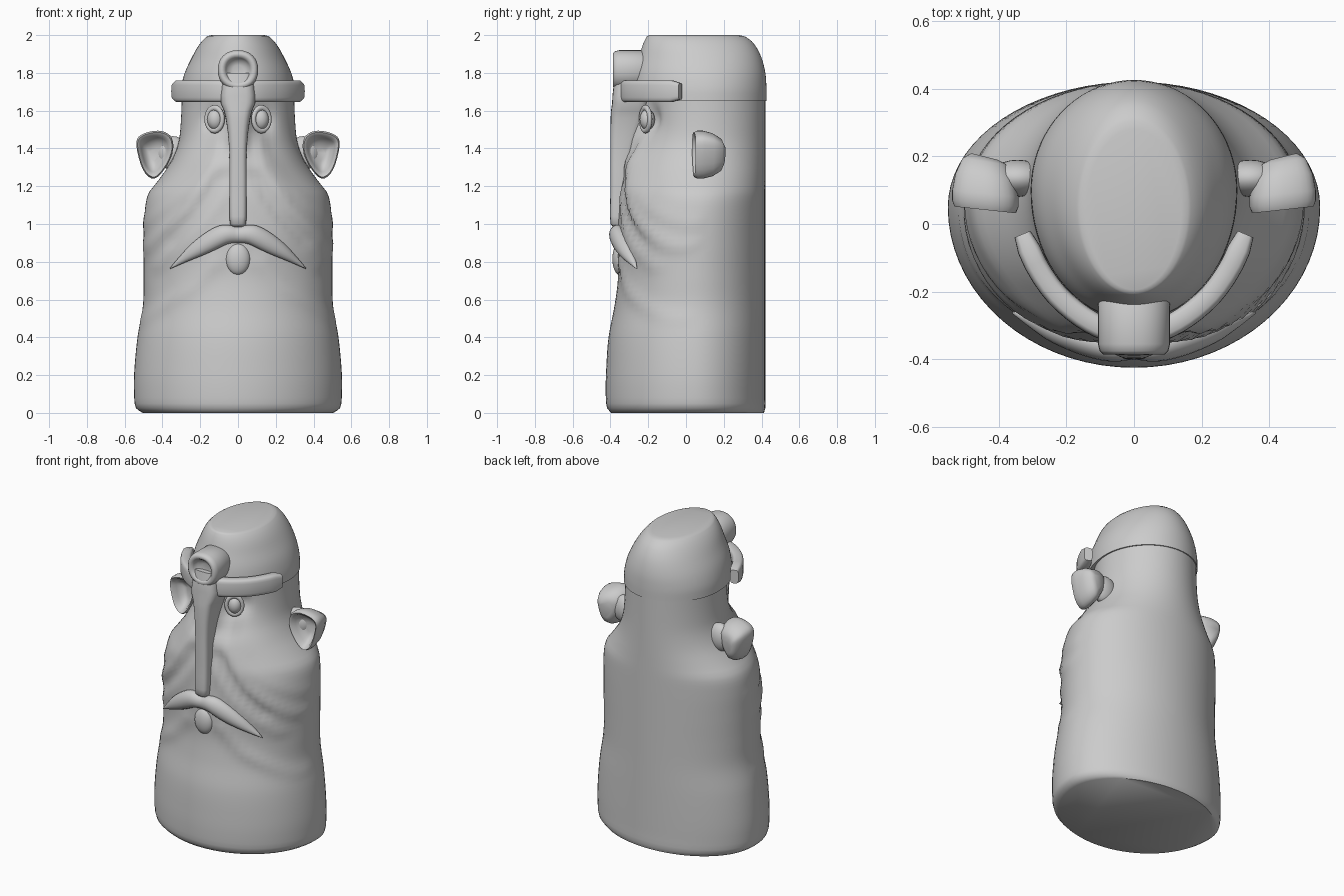
import bpy, bmesh, math
from mathutils import Vector

if "Cube" in bpy.data.objects:
    bpy.data.objects.remove(bpy.data.objects["Cube"])


def spow(v, p):
    return math.copysign(abs(v) ** p, v)


def oval(n, rx, ry, e=2.0):
    """Superellipse points."""
    return [(rx * spow(math.cos(2 * math.pi * i / n), 2 / e),
             ry * spow(math.sin(2 * math.pi * i / n), 2 / e)) for i in range(n)]


def loft(name, rings, angle=50):
    """Skin closed rings of equal length and cap both ends."""
    bm = bmesh.new()
    vs = [[bm.verts.new(p) for p in r] for r in rings]
    n = len(vs[0])
    for a, b in zip(vs, vs[1:]):
        for i in range(n):
            j = (i + 1) % n
            bm.faces.new((a[i], a[j], b[j], b[i]))
    bm.faces.new(vs[0])
    bm.faces.new(vs[-1])
    bmesh.ops.recalc_face_normals(bm, faces=bm.faces)
    me = bpy.data.meshes.new(name)
    bm.to_mesh(me)
    bm.free()
    ob = bpy.data.objects.new(name, me)
    bpy.context.collection.objects.link(ob)
    bpy.ops.object.select_all(action='DESELECT')
    bpy.context.view_layer.objects.active = ob
    ob.select_set(True)
    bpy.ops.object.shade_smooth_by_angle(angle=math.radians(angle))
    return ob


def spline(keys, t):
    """Smooth (monotone-ish) interpolation of rows keyed by their first value."""
    for k in range(len(keys) - 1):
        a, b = keys[k], keys[k + 1]
        if t <= b[0]:
            break
    p, q = keys[max(k - 1, 0)], keys[min(k + 2, len(keys) - 1)]
    h = b[0] - a[0]
    u = (t - a[0]) / h
    out = []
    for c in range(1, len(a)):
        m0 = (b[c] - p[c]) / (b[0] - p[0]) * h
        m1 = (q[c] - a[c]) / (q[0] - a[0]) * h
        out.append((2*u**3 - 3*u*u + 1) * a[c] + (u**3 - 2*u*u + u) * m0
                   + (3*u*u - 2*u**3) * b[c] + (u**3 - u*u) * m1)
    return out


def ring_z(z, hw, yf, yb, cy, n=72, e=2.0):
    return [Vector((x, cy + y * ((cy - yf) if y < 0 else (yb - cy)), z))
            for x, y in oval(n, hw, 1, e)]


def ellipsoid(name, c, r):
    bpy.ops.mesh.primitive_uv_sphere_add(segments=24, ring_count=14, location=c)
    ob = bpy.context.object
    ob.name = name
    ob.scale = r
    bpy.ops.object.shade_smooth()
    return ob


# Bearded body: z, half width, front y, back y, centre y
body = [(0, .505, -.395, .412, .05), (.025, .54, -.418, .42, .05), (.1, .55, -.425, .42, .05),
        (.22, .549, -.423, .42, .05), (.4, .532, -.41, .42, .05), (.57, .503, -.378, .42, .05),
        (.72, .5, -.36, .42, .05), (.9, .499, -.365, .42, .06), (1.06, .494, -.355, .42, .07),
        (1.16, .475, -.345, .42, .08), (1.22, .43, -.335, .42, .08), (1.32, .36, -.31, .42, .09),
        (1.42, .318, -.25, .42, .1), (1.52, .304, -.21, .42, .1), (1.72, .295, -.21, .42, .1)]
# Beard folds as polylines in |x|, z with height
folds = [([(.11, 1.46), (.13, 1.3), (.27, 1.08), (.48, .88)], .024),
         ([(.17, 1.33), (.24, 1.22), (.36, 1.1), (.5, 1.0)], .013),
         ([(.06, 1.34), (.09, 1.15), (.2, 1.0), (.42, .78)], .013),
         ([(.12, .8), (.25, .66), (.5, .5)], .012),
         ([(.08, 1.25), (.16, 1.13), (.35, .91)], -.014)]


def seg_dist(p, pts):
    best = 9
    for a, b in zip(pts, pts[1:]):
        a, b = Vector(a), Vector(b)
        d = b - a
        u = max(0, min(1, (p - a).dot(d) / d.length_squared))
        best = min(best, (a + d * u - p).length)
    return best


rings = []
levels = [0, .01, .025, .05] + [.08 + i * .0273 for i in range(61)]
for z in levels:
    hw, yf, yb, cy = spline(body, z)
    ring = ring_z(z, hw, yf, yb, cy)
    for v in ring:
        f = max(0, (cy - v.y) / (cy - yf))
        if f <= 0:
            continue
        p = Vector((abs(v.x), v.z))
        d = sum(h * math.exp(-(seg_dist(p, pts) / .035) ** 2) for pts, h in folds)
        # nose bridge and eye socket
        d += .1 * math.exp(-(v.x / .065) ** 2 - ((v.z - 1.5) / .13) ** 2)
        d -= .035 * math.exp(-((p.x - .135) / .05) ** 2 - ((v.z - 1.55) / .07) ** 2)
        v.y -= d * min(1, f * 1.6)
        v.x += math.copysign(d * (1 - f) * .4, v.x)
    rings.append(ring)
loft("bearded_body", rings)

# Helmet dome
dome = [(1.65, .306, -.285, .426, .1), (1.72, .302, -.283, .426, .1), (1.8, .282, -.272, .42, .09),
        (1.88, .245, -.25, .4, .08), (1.94, .212, -.232, .37, .06), (1.98, .18, -.215, .335, .05),
        (1.995, .16, -.205, .305, .05), (2.0, .14, -.195, .28, .045)]
rings = [ring_z(1.65, .28, -.26, .4, .1)]
rings += [ring_z(z, *spline(dome, z)) for z in
          [1.65 + .34 * i / 16 for i in range(17)] + [1.995, 2.0]]
loft("helmet_dome", rings)

# Brow band swept around the front
path = [(0, 0, -.33), (.11, .11, -.3), (.22, .217, -.222), (.3, .285, -.13), (.36, .33, -.03)]
half = []
for i in range(15):
    half.append(Vector(spline(path, .36 * i / 14)))
pts = [Vector((-p.x, p.y)) for p in half[:0:-1]] + half
rings = []
for i, p in enumerate(pts):
    t = (pts[min(i + 1, len(pts) - 1)] - pts[max(i - 1, 0)]).normalized()
    nrm = Vector((t.y, -t.x))
    end = i in (0, len(pts) - 1)
    s = .75 if end else 1
    rings.append([Vector((p.x + nrm.x * a, p.y + nrm.y * a, 1.703 + b))
                  for a, b in oval(20, .034 * s, .058 * s, 4)])
loft("brow_band", rings)

# Nose guard: z, half width, front y, back y
guard = [(.985, .03, -.385, -.3), (1.0, .043, -.4, -.3), (1.2, .046, -.4, -.3),
         (1.38, .047, -.4, -.28), (1.5, .056, -.4, -.24), (1.6, .075, -.397, -.2),
         (1.65, .095, -.39, -.2), (1.7, .09, -.388, -.2), (1.8, .085, -.37, -.2)]
rings = []
for z in [.985, 1.0] + [1.04 + .04 * i for i in range(20)]:
    hw, yf, yb = spline(guard, z)
    rings.append(ring_z(z, hw, yf, yb, (yf + yb) / 2, 24, 3.5))
loft("nose_guard", rings)


# Dished shape: rings of one outline, each with (scale, y)
def dish(name, outline, centre, steps, sx=1):
    cx, cz = centre
    return loft(name, [[Vector((sx * (cx + x * s), y + k * x, cz + z * s)) for x, z, k in outline]
                       for s, y in steps], 60)


knob = [(x, z, 0) for x, z in oval(32, .107, .105, 2.2)]
dish("crest_knob", knob, (0, 1.815),
     [(.85, -.19), (1, -.21), (1, -.355), (.95, -.376), (.85, -.386), (.7, -.384),
      (.6, -.37), (.5, -.345), (.25, -.338)])

# Ears, mirrored: outline control points by angle step
ctl = [(.095, .05), (.07, .105), (-.02, .127), (-.085, .1), (-.1, .03),
       (-.065, -.06), (0, -.127), (.06, -.08)]
ext = ctl[-2:] + ctl + ctl[:3]
keys = [(i - 2, *p) for i, p in enumerate(ext)]
ear = [(*spline(keys, i / 4), .1) for i in range(32)]
for sx in (-1, 1):
    dish("ear", ear, (.443, 1.367),
         [(.4, .2), (.68, .185), (.9, .14), (1, .09), (1, .06), (.93, .042), (.82, .05),
          (.72, .08), (.5, .11), (.25, .12)], sx)
    # ear root into the head
    root = ellipsoid("ear_root", (sx * .345, .135, 1.375), (.085, .055, .09))
    # eye and lid
    ellipsoid("eye", (sx * .12, -.205, 1.553), (.043, .04, .055))
    bpy.ops.mesh.primitive_torus_add(major_segments=28, minor_segments=10, major_radius=.05,
                                     minor_radius=.013, location=(sx * .124, -.214, 1.555),
                                     rotation=(math.pi / 2, 0, sx * .5))
    lid = bpy.context.object
    lid.name = "eyelid"
    lid.scale = (.95, 1.2, 1)
    bpy.ops.object.shade_smooth()

# Moustache: x, centre z, half height, centre y, half depth
mo = [(0, .942, .042, -.365, .035), (.05, .945, .05, -.365, .042), (.1, .932, .06, -.358, .045),
      (.17, .898, .058, -.343, .04), (.25, .85, .042, -.315, .032), (.31, .805, .022, -.285, .02),
      (.36, .765, .003, -.262, .003)]
rings = []
for i in range(-18, 19):
    x = .36 * i / 18
    zc, rz, yc, ry = spline(mo, abs(x))
    rings.append([Vector((x, yc + a, zc + b)) for a, b in oval(18, ry, rz)])
loft("moustache", rings, 70)

# Lower lip
ellipsoid("lower_lip", (0, -.35, .815), (.065, .04, .085))
